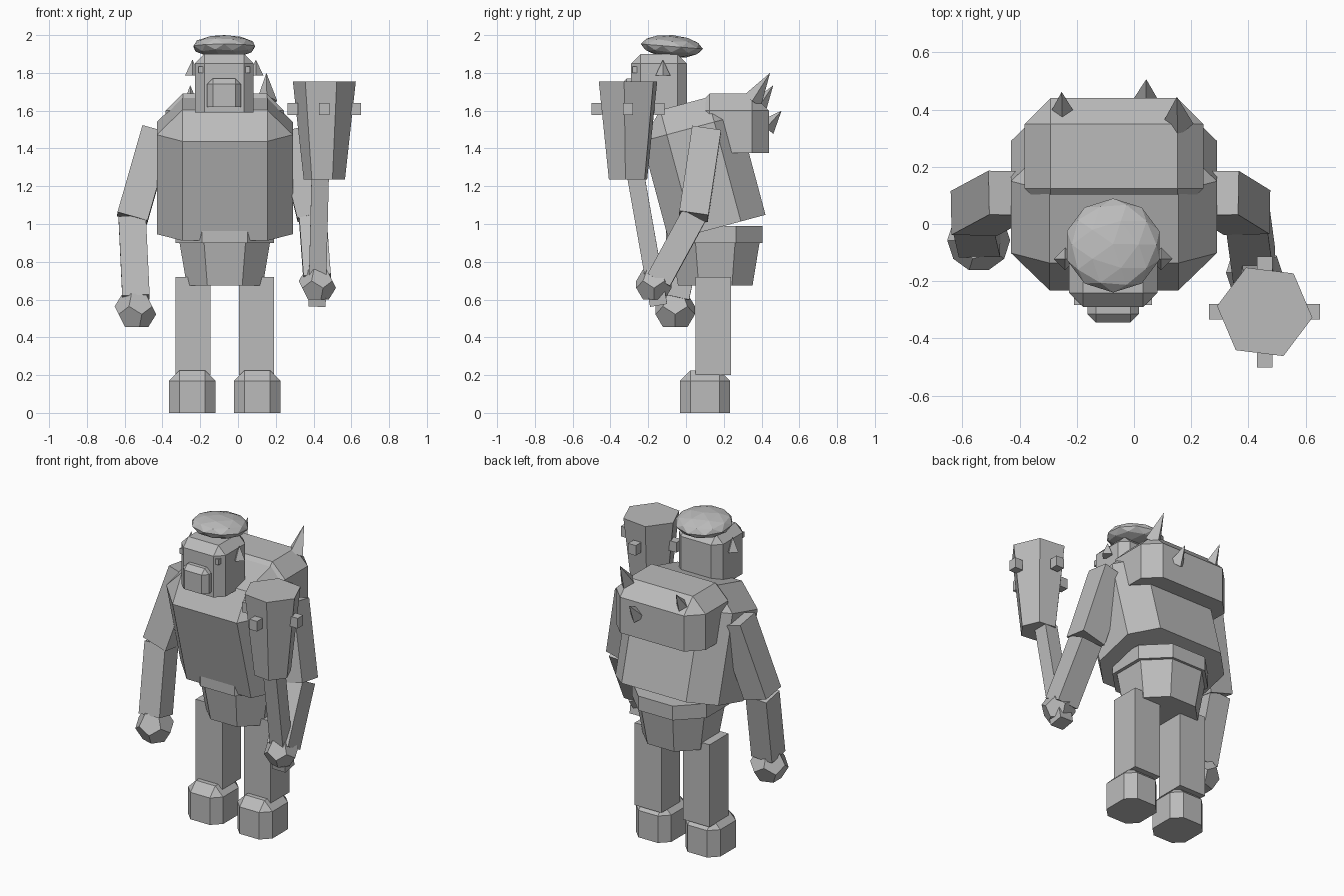
import bpy
import bmesh
import math
from mathutils import Vector, Matrix

old = bpy.data.objects.get("Cube")
if old:
    bpy.data.objects.remove(old, do_unlink=True)

MID = -0.07  # symmetry plane of the body

grey = bpy.data.materials.new("plain grey")
grey.use_nodes = True
GREY = (0.5, 0.5, 0.5, 1)
grey.diffuse_color = GREY
grey.node_tree.nodes["Principled BSDF"].inputs["Base Color"].default_value = GREY


def finish(name, bm, matrix):
    bmesh.ops.recalc_face_normals(bm, faces=bm.faces)
    mesh = bpy.data.meshes.new(name)
    bm.to_mesh(mesh)
    bm.free()
    mesh.materials.append(grey)
    obj = bpy.data.objects.new(name, mesh)
    obj.matrix_world = matrix
    bpy.context.collection.objects.link(obj)
    return obj


def box(name, center, size, bevel=0, top=True, taper=1, tilt=0):
    """Box with chamfered upright edges, optional chamfered top and tapered bottom."""
    bm = bmesh.new()
    bmesh.ops.create_cube(bm, size=1, matrix=Matrix.Diagonal((*size, 1)))
    if bevel:
        def chosen(e):
            low, high = sorted(v.co.z for v in e.verts)
            return high - low > size[2] / 2 or (top and low > 0)
        bmesh.ops.bevel(bm, geom=[e for e in bm.edges if chosen(e)],
                        offset=bevel, segments=1, affect='EDGES', profile=0.5)
    for v in bm.verts:
        if v.co.z < -size[2] / 2 + 0.001:
            v.co.x *= taper
            v.co.y *= taper
    return finish(name, bm, Matrix.Translation(center) @ Matrix.Rotation(tilt, 4, 'X'))


def along(low, high):
    """Placement halfway between two points with z running along them."""
    low, high = Vector(low), Vector(high)
    turn = Vector((0, 0, 1)).rotation_difference(high - low)
    return Matrix.Translation((low + high) / 2) @ turn.to_matrix().to_4x4(), (high - low).length


def limb(name, low, high, width, depth):
    matrix, length = along(low, high)
    bm = bmesh.new()
    bmesh.ops.create_cube(bm, size=1, matrix=Matrix.Diagonal((width, depth, length, 1)))
    return finish(name, bm, matrix)


def spike(name, base, tip, radius, sides=4, tip_radius=0, spin=0):
    matrix, length = along(base, tip)
    bm = bmesh.new()
    bmesh.ops.create_cone(bm, cap_ends=True, segments=sides, radius1=radius,
                          radius2=tip_radius, depth=length)
    return finish(name, bm, matrix @ Matrix.Rotation(spin, 4, 'Z'))


def fist(name, center, radius):
    """Twelve-sided ball built on the face centres of an icosahedron."""
    ico = bmesh.new()
    bmesh.ops.create_icosphere(ico, subdivisions=1, radius=1)
    points = [f.calc_center_median().normalized() * radius for f in ico.faces]
    ico.free()
    bm = bmesh.new()
    bmesh.ops.convex_hull(bm, input=[bm.verts.new(p) for p in points])
    bmesh.ops.dissolve_limit(bm, angle_limit=0.05, verts=bm.verts, edges=bm.edges)
    return finish(name, bm, Matrix.Translation(center))


# Leaning torso and shoulder hump
lean = math.radians(15)
torso_center = Vector((MID, 0.165, 0.98)) + Matrix.Rotation(lean, 3, 'X') @ Vector((0, 0, 0.34))
box("torso", torso_center, (0.72, 0.53, 0.68), 0.135, tilt=lean)
box("back_hump", (MID, 0.2375, 1.5325), (0.625, 0.405, 0.315), 0.09)

# Pelvis
box("belt", (MID, 0.15, 0.945), (0.52, 0.51, 0.09), 0.14, top=False)
box("loincloth", (MID, 0.155, 0.79), (0.48, 0.47, 0.23), 0.13, top=False, taper=0.84)

# Legs and feet
for side, label in ((-1, "right"), (1, "left")):
    x = MID + side * 0.168
    box(label + "_leg", (x, 0.145, 0.46), (0.187, 0.187, 0.52))
    box(label + "_foot", (MID + side * 0.172, 0.1, 0.1125), (0.245, 0.265, 0.225), 0.055)

# Head with muzzle, eyes, ears and cap of hair
HEAD_X = -0.073
box("head", (HEAD_X, -0.143, 1.745), (0.31, 0.295, 0.31), 0.05)
box("muzzle", (HEAD_X, -0.29, 1.695), (0.18, 0.11, 0.15), 0.03)
for side, label in ((-1, "right"), (1, "left")):
    box(label + "_eye", (HEAD_X + side * 0.123, -0.268, 1.817), (0.026, 0.03, 0.035))
    ear = HEAD_X + side * 0.168
    spike(label + "_ear", (ear, -0.122, 1.785), (ear, -0.122, 1.87), 0.04)

bm = bmesh.new()
bmesh.ops.create_icosphere(bm, subdivisions=2, radius=1)
finish("hair", bm, Matrix.Translation((HEAD_X, -0.075, 1.94))
       @ Matrix.Rotation(-0.08, 4, 'X') @ Matrix.Diagonal((0.17, 0.165, 0.06, 1)))

# Arms: shoulder, elbow, wrist and fist
arms = {
    "right": ((-0.428, 0.108, 1.49), (-0.56, 0.037, 1.03), (-0.54, -0.05, 0.61),
              (-0.543, -0.057, 0.543), 0.112),
    "left": ((0.285, 0.108, 1.49), (0.395, 0.04, 1.04), (0.42, -0.145, 0.70),
             (0.42, -0.17, 0.68), 0.1),
}
for label, (shoulder, elbow, wrist, hand, radius) in arms.items():
    limb(label + "_upper_arm", elbow, shoulder, 0.165, 0.155)
    limb(label + "_forearm", wrist, elbow, 0.145, 0.135)
    fist(label + "_fist", hand, radius)

# Studded club
CLUB = Vector((0.457, -0.307, 0))
limb("club_handle", (0.418, -0.145, 0.57), (0.435, -0.265, 1.25), 0.092, 0.092)
spike("club_head", CLUB + Vector((0, 0, 1.235)), CLUB + Vector((0, 0, 1.755)),
      0.11, sides=6, tip_radius=0.168, spin=math.radians(23))
for i in range(4):
    a = i * math.pi / 2
    offset = Vector((math.cos(a) * 0.167, math.sin(a) * 0.167, 1.608))
    box("club_stud_%d" % (i + 1), CLUB + offset, (0.054, 0.054, 0.064))

# Spikes on the back
spike("upper_back_spike", (0.153, 0.35, 1.65), (0.15, 0.445, 1.80), 0.055)
spike("side_back_spike", (-0.25, 0.385, 1.62), (-0.253, 0.462, 1.735), 0.045)
spike("middle_back_spike", (0.04, 0.425, 1.51), (0.043, 0.506, 1.60), 0.05)
